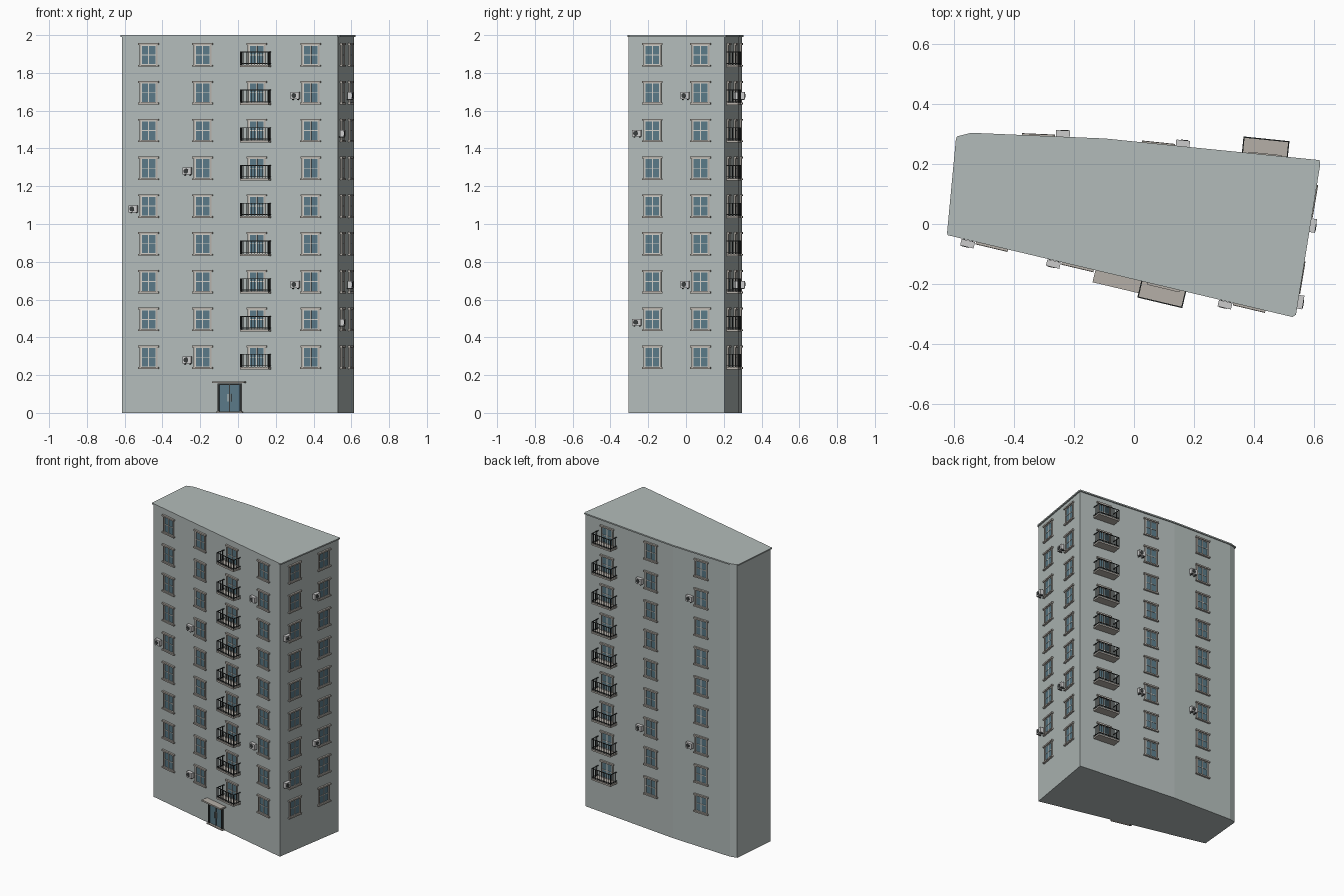
import bpy, bmesh
from math import pi
from mathutils import Matrix, Vector

if "Cube" in bpy.data.objects:
    bpy.data.objects.remove(bpy.data.objects["Cube"])

# colours
COL = {"wall": (0.45, 0.50, 0.49), "stone": (0.46, 0.43, 0.39), "trim": (0.62, 0.61, 0.57),
       "glass": (0.10, 0.19, 0.24), "iron": (0.04, 0.045, 0.045), "unit": (0.60, 0.62, 0.60)}
MATS = {}
for n, c in COL.items():
    MATS[n] = bpy.data.materials.new(n)
    MATS[n].diffuse_color = (*c, 1)

PARTS = {}  # part name -> (bmesh, material)


def part(name, mat):
    if name not in PARTS:
        PARTS[name] = (bmesh.new(), mat)
    return PARTS[name][0]


def box(name, mat, M, u0, u1, d0, d1, z0, z1):
    """Box in wall space: u along the wall, d outwards, z up."""
    T = M @ Matrix.Translation(((u0 + u1) / 2, -(d0 + d1) / 2, (z0 + z1) / 2))
    S = Matrix.Diagonal((u1 - u0, d1 - d0, z1 - z0, 1))
    bmesh.ops.create_cube(part(name, mat), size=1, matrix=T @ S)


def prism(name, mat, pts, z0, z1):
    bm = part(name, mat)
    lo = [bm.verts.new((x, y, z0)) for x, y in pts]
    hi = [bm.verts.new((x, y, z1)) for x, y in pts]
    bm.faces.new(lo[::-1])
    bm.faces.new(hi)
    for i in range(len(pts)):
        j = (i + 1) % len(pts)
        bm.faces.new((lo[i], lo[j], hi[j], hi[i]))


def window(M):
    box("window_glass", "glass", M, -.044, .044, -.005, .002, .042, .148)
    for s in (-1, 1):
        a, b = sorted((s * .041, s * .048))
        box("window_jambs", "stone", M, a, b, -.005, .008, .042, .148)
        a, b = sorted((s * .037, s * .041))
        box("window_bars", "trim", M, a, b, -.005, .005, .042, .148)
    box("window_bars", "trim", M, -.0025, .0025, -.005, .005, .042, .148)
    for z in (.042, .093, .143):
        box("window_bars", "trim", M, -.041, .041, -.005, .0045, z, z + .004)
    box("window_lintels", "stone", M, -.055, .055, -.005, .012, .147, .157)
    box("window_sills", "stone", M, -.055, .055, -.005, .013, .033, .042)


def balcony(M):
    w, d, b, t = .077, .061, .042, .108
    box("balcony_slabs", "stone", M, -w, w, -.005, d, .031, .042)
    r = .002
    for z in (b + .006, t):  # front and side rails
        box("balcony_railings", "iron", M, -w, w, d - 2 * r, d, z, z + .004)
        for s in (-1, 1):
            box("balcony_railings", "iron", M, s * (w - r) - r, s * (w - r) + r, 0, d, z, z + .004)
    for i in range(11):
        u = -w + r + i * (w - r) / 5
        k = r if i in (0, 10) else .0013
        box("balcony_railings", "iron", M, u - k, u + k, d - r - k, d - r + k, b, t + .002)
    for s in (-1, 1):
        for i in range(1, 4):
            u, v = s * (w - r), i * d / 4
            box("balcony_railings", "iron", M, u - .0013, u + .0013, v - .0013, v + .0013, b, t)


def air_unit(M):
    box("air_conditioners", "unit", M, -.104, -.058, .006, .028, .062, .098)
    for u in (-.095, -.067):
        box("air_conditioner_brackets", "iron", M, u - .002, u + .002, -.002, .026, .057, .062)
    T = M @ Matrix.Translation((-.086, -.0285, .08)) @ Matrix.Rotation(pi / 2, 4, 'X')
    bmesh.ops.create_cone(part("air_conditioner_fans", "iron"), cap_ends=True, segments=16,
                          radius1=.013, radius2=.013, depth=.002, matrix=T)


def entrance(M):
    box("door_glass", "glass", M, -.058, .058, -.005, .004, .008, .15)
    for u in (-.064, .056):
        box("door_frame", "iron", M, u, u + .008, -.005, .012, 0, .155)
    box("door_frame", "iron", M, -.064, .064, -.005, .012, .148, .156)
    box("door_frame", "iron", M, -.002, .002, -.005, .007, .008, .15)
    for u in (-.009, .006):
        box("door_handles", "trim", M, u, u + .003, .004, .011, .06, .1)
    box("door_step", "stone", M, -.072, .072, -.005, .018, 0, .008)
    box("door_canopy", "stone", M, -.087, .087, -.005, .046, .157, .167)


# body and thin overhanging roof
BODY = [(-.615, -.034), (.529, -.305), (.613, .205), (-.097, .278), (-.54, .297), (-.586, .286)]
ROOF = [(-.622, -.037), (.528, -.31), (.54, -.302), (.621, .2), (.618, .213),
        (-.097, .285), (-.543, .304), (-.59, .292), (-.594, .28), (-.623, -.028)]
prism("building_body", "wall", BODY, 0, 1.993)
prism("roof_slab", "wall", ROOF, 1.991, 2.0)

# walls: edge index, window columns, balcony column, (column, floor) of air units
WALLS = [(0, 4, 2, {(0, 5), (1, 6), (1, 1), (3, 8), (3, 3)}),
         (1, 2, None, {(1, 8), (0, 7), (1, 3), (0, 2)}),
         (2, 2, 0, {(1, 8), (1, 3)}),
         (3, 1, None, {(0, 8), (0, 3)})]
for e, n, bal, units in WALLS:
    p, q = Vector((*BODY[e], 0)), Vector((*BODY[e + 1], 0))
    u = (q - p).normalized()
    R = Matrix.Rotation(Vector((1, 0)).angle_signed(u.xy) * -1, 4, 'Z')
    if e == 0:
        entrance(Matrix.Translation((p + q) / 2) @ R)
    for c in range(n):
        at = p.lerp(q, (c + .5) / n)
        for f in range(1, 10):
            M = Matrix.Translation(at + Vector((0, 0, .2 * f))) @ R
            window(M)
            if c == bal:
                balcony(M)
            if (c, f) in units:
                air_unit(M)

for name, (bm, mat) in PARTS.items():
    me = bpy.data.meshes.new(name)
    bm.to_mesh(me)
    bm.free()
    me.materials.append(MATS[mat])
    bpy.context.collection.objects.link(bpy.data.objects.new(name, me))

for m in bpy.data.materials:
    if m.users and not m.is_grease_pencil:
        m.use_nodes = True
        m.node_tree.nodes["Principled BSDF"].inputs["Base Color"].default_value = m.diffuse_color
